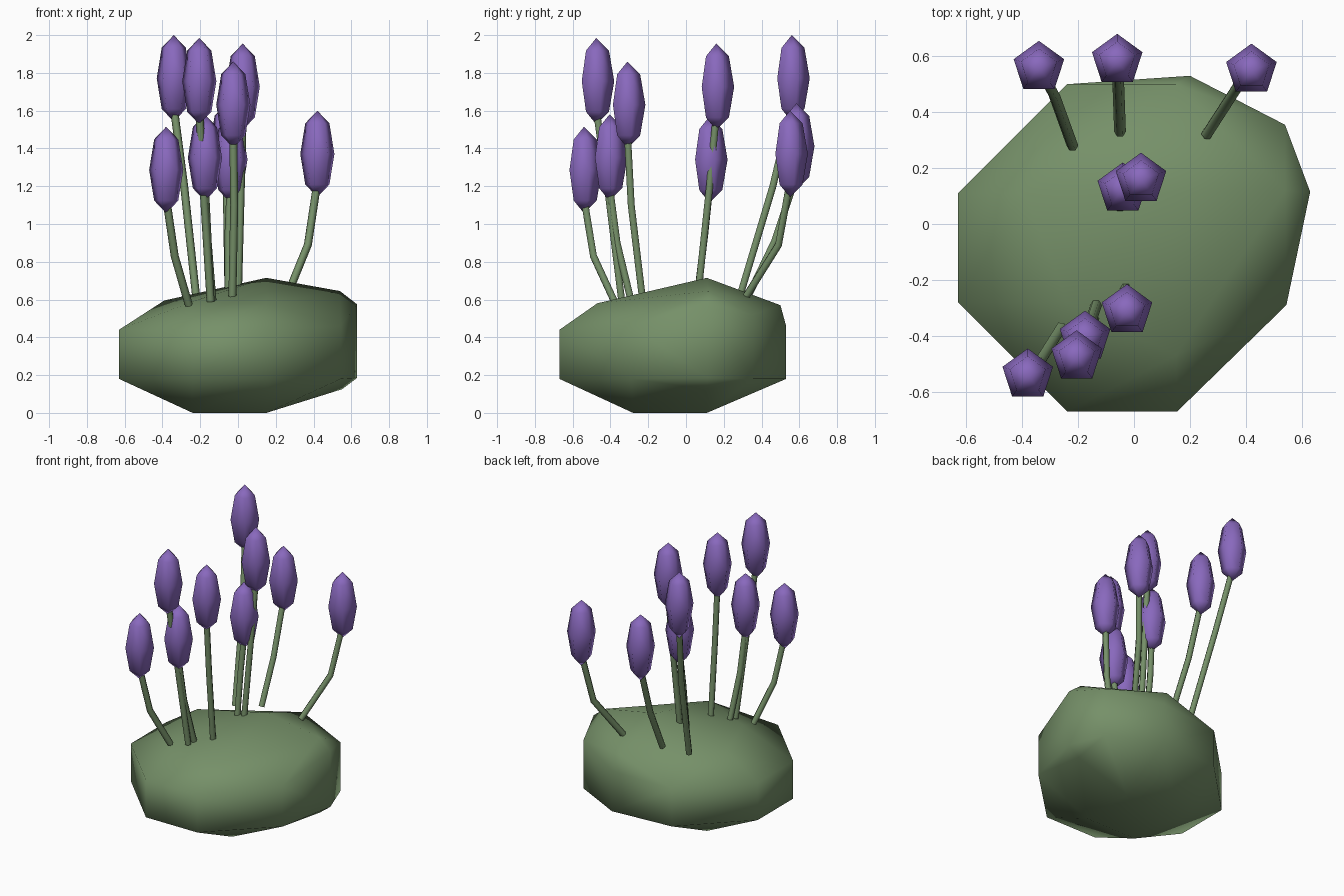
import bpy, bmesh, math
from mathutils import Vector, Matrix

cube = bpy.data.objects.get("Cube")
if cube:
    bpy.data.objects.remove(cube, do_unlink=True)


def material(name, rgb):
    m = bpy.data.materials.new(name)
    m.use_nodes = True
    m.diffuse_color = (*rgb, 1)
    m.node_tree.nodes["Principled BSDF"].inputs["Base Color"].default_value = (*rgb, 1)
    return m


GREEN = material("leaf green", (0.18, 0.28, 0.14))
PURPLE = material("petal purple", (0.25, 0.14, 0.51))


def finish(name, bm, mat):
    bmesh.ops.recalc_face_normals(bm, faces=bm.faces)
    for f in bm.faces:
        f.smooth = True
    mesh = bpy.data.meshes.new(name)
    bm.to_mesh(mesh)
    bm.free()
    mesh.materials.append(mat)
    ob = bpy.data.objects.new(name, mesh)
    bpy.context.collection.objects.link(ob)
    return ob


# Shrub base: a coarse, lopsided rounded mass
def shrub():
    columns = [  # x, y, low z, high z of the upright side edges
        (-0.63, -0.28, 0.18, 0.44), (-0.63, 0.11, 0.18, 0.44),
        (-0.24, 0.50, 0.18, 0.44), (0.20, 0.53, 0.18, 0.46),
        (0.54, 0.355, 0.18, 0.52), (0.63, 0.115, 0.185, 0.575),
        (0.545, -0.29, 0.18, 0.46), (0.155, -0.67, 0.18, 0.44),
        (-0.24, -0.67, 0.18, 0.44)]
    pts = [(x, y, z) for x, y, lo, hi in columns for z in (lo, hi)]
    pts += [(x, y, 0) for x in (-0.24, 0.15) for y in (-0.28, 0.11)]
    pts += [(0.15, 0.11, 0.715), (-0.39, 0.11, 0.595), (0.54, 0.12, 0.645),
            (0.15, 0.50, 0.57), (0.15, -0.47, 0.58), (-0.24, -0.28, 0.59),
            (0.55, 0.11, 0.125)]
    bm = bmesh.new()
    for p in pts:
        bm.verts.new(p)
    res = bmesh.ops.convex_hull(bm, input=bm.verts)
    loose = [g for g in res["geom_interior"] if isinstance(g, bmesh.types.BMVert)]
    bmesh.ops.delete(bm, geom=loose, context="VERTS")
    finish("shrub_base", bm, GREEN)


# Bent stem: a six-sided tube through a few points
def stem(name, path, radius=0.021, sides=6):
    bm = bmesh.new()
    path = [Vector(p) for p in path]
    rings = []
    for i, p in enumerate(path):
        d = path[min(i + 1, len(path) - 1)] - path[max(i - 1, 0)]
        turn = Vector((0, 0, 1)).rotation_difference(d)
        rings.append([bm.verts.new(p + turn @ Vector((
            radius * math.cos(math.tau * k / sides),
            radius * math.sin(math.tau * k / sides), 0))) for k in range(sides)])
    for a, b in zip(rings, rings[1:]):
        for k in range(sides):
            n = (k + 1) % sides
            bm.faces.new((a[k], a[n], b[n], b[k]))
    bm.faces.new(rings[0])
    bm.faces.new(rings[-1])
    ob = finish(name, bm, GREEN)
    for f in (ob.data.polygons[-1], ob.data.polygons[-2]):
        f.use_smooth = False


# Bud: a five-sided stretched ball
def bud(name, x, y, top):
    bm = bmesh.new()
    bmesh.ops.create_uvsphere(bm, u_segments=5, v_segments=4, radius=1)
    bmesh.ops.rotate(bm, verts=bm.verts, cent=(0, 0, 0),
                     matrix=Matrix.Rotation(math.pi / 2, 3, "Z"))
    # point one corner towards the back
    corner = max((v for v in bm.verts if abs(v.co.z) < 0.1), key=lambda v: v.co.y)
    spin = math.pi / 2 - math.atan2(corner.co.y, corner.co.x)
    bmesh.ops.rotate(bm, verts=bm.verts, cent=(0, 0, 0),
                     matrix=Matrix.Rotation(spin, 3, "Z"))
    bmesh.ops.scale(bm, verts=bm.verts, vec=(0.095, 0.095, 0.229))
    bmesh.ops.translate(bm, verts=bm.verts, vec=(x, y, top - 0.229))
    finish(name, bm, PURPLE)


# Each flower: bud x, y, top; stem foot; stem bend
flowers = [
    ((-0.34, 0.56, 2.0), (-0.22, 0.28, 0.6), (-0.285, 0.46, 1.2)),
    ((-0.06, 0.585, 1.64), (-0.05, 0.33, 0.62), (-0.055, 0.47, 0.91)),
    ((0.42, 0.55, 1.6), (0.26, 0.32, 0.62), (0.37, 0.49, 0.89)),
    ((0.025, 0.16, 1.955), (0.0, 0.065, 0.64), (0.015, 0.125, 1.2)),
    ((-0.04, 0.125, 1.57), (-0.05, 0.06, 0.62), (-0.05, 0.1, 0.95)),
    ((-0.025, -0.31, 1.86), (-0.03, -0.23, 0.6), (-0.02, -0.29, 1.1)),
    ((-0.175, -0.405, 1.58), (-0.135, -0.29, 0.59), (-0.16, -0.365, 0.9)),
    ((-0.205, -0.475, 1.985), (-0.145, -0.34, 0.59), (-0.18, -0.41, 1.15)),
    ((-0.38, -0.54, 1.515), (-0.26, -0.37, 0.57), (-0.335, -0.49, 0.83)),
]

shrub()
for i, ((x, y, top), foot, bend) in enumerate(flowers, 1):
    stem(f"stem_{i}", [foot, bend, (x, y, top - 0.38)])
    bud(f"bud_{i}", x, y, top)
